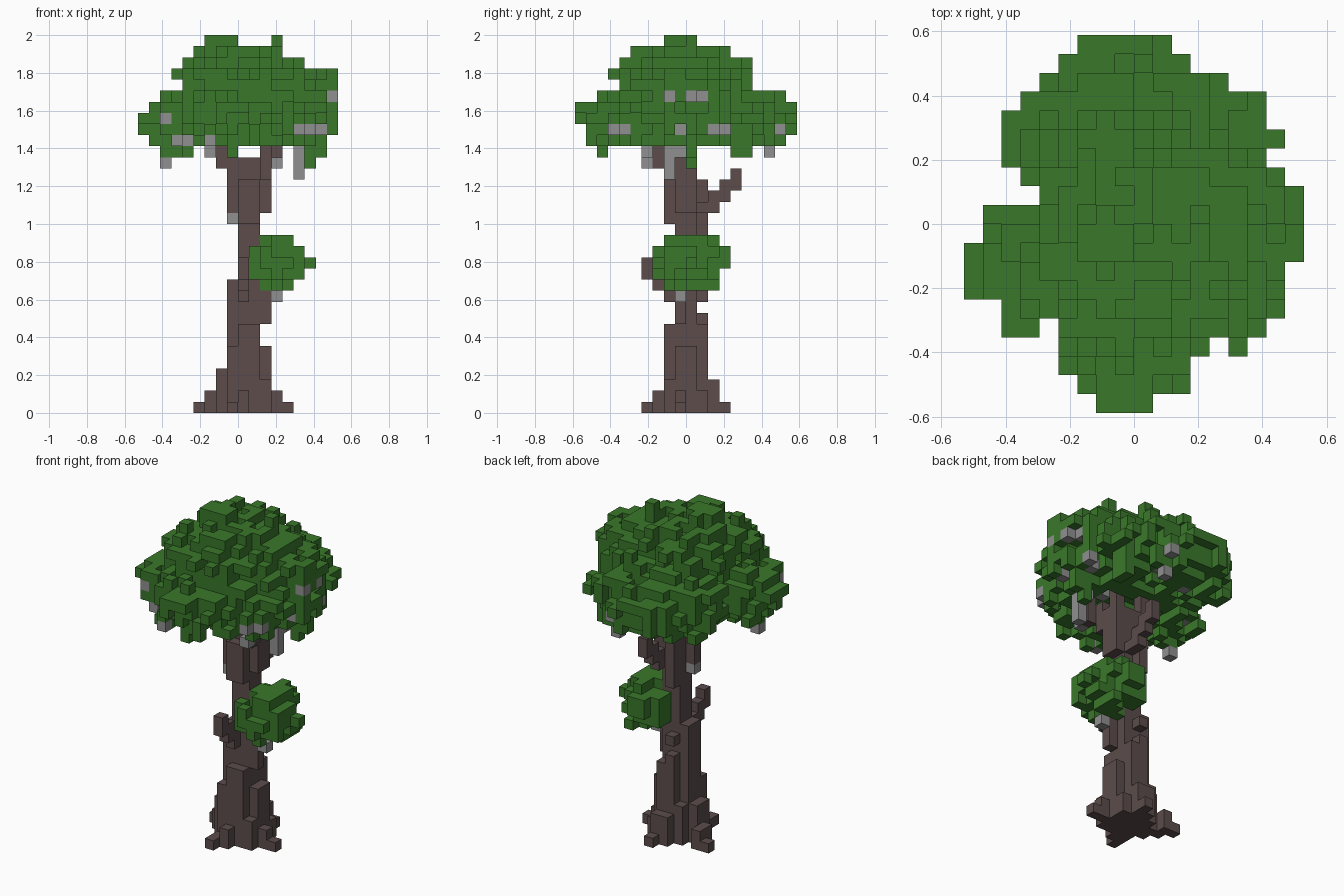
import bpy
import bmesh
import random
from collections import Counter
from itertools import product
from mathutils import Vector

random.seed(4)
CELL = 2 / 34
SIDES = [Vector(d) for d in ((1, 0, 0), (-1, 0, 0), (0, 1, 0), (0, -1, 0), (0, 0, 1), (0, 0, -1))]

default_cube = bpy.data.objects.get("Cube")
if default_cube:
    bpy.data.objects.remove(default_cube, do_unlink=True)


def make_material(name, colour):
    material = bpy.data.materials.new(name)
    material.use_nodes = True
    material.diffuse_color = (*colour, 1)
    material.node_tree.nodes["Principled BSDF"].inputs["Base Color"].default_value = (*colour, 1)
    return material


def blocks(*extents):
    """Cells of several blocks, both ends included."""
    return {cell for x0, x1, y0, y1, z0, z1 in extents
            for cell in product(range(x0, x1 + 1), range(y0, y1 + 1), range(z0, z1 + 1))}


def blob(centre, radii, roughness):
    """Cells of an ellipsoid with a ragged surface."""
    low = [int(c - r) - 2 for c, r in zip(centre, radii)]
    high = [int(c + r) + 2 for c, r in zip(centre, radii)]
    cells = set()
    for cell in product(*(range(a, b) for a, b in zip(low, high))):
        distance = sum(((i + 0.5 - c) / r) ** 2 for i, c, r in zip(cell, centre, radii))
        if distance + random.uniform(-roughness, roughness) < 1:
            cells.add(cell)
    return cells


def neighbour(cell, side):
    return tuple(int(a + b) for a, b in zip(cell, side))


def touching(cell, cells):
    return sum(neighbour(cell, side) in cells for side in SIDES)


def nibble(cells, share):
    """Remove a share of the skin cells at random, keeping all three outlines."""
    shadows = [Counter(c[:axis] + c[axis + 1:] for c in cells) for axis in range(3)]
    kept = set(cells)
    for cell in sorted(c for c in cells if touching(c, cells) < 6):
        keys = [cell[:axis] + cell[axis + 1:] for axis in range(3)]
        if random.random() < share and all(s[k] > 1 for s, k in zip(shadows, keys)):
            kept.remove(cell)
            for shadow, key in zip(shadows, keys):
                shadow[key] -= 1
    return {c for c in kept if touching(c, kept)}


def build(name, cells, occupied, material):
    """Mesh of the outer faces of a group of cells."""
    bm = bmesh.new()
    for cell in sorted(cells):
        middle = Vector(cell) + Vector((0.5, 0.5, 0.5))
        for side in SIDES:
            if neighbour(cell, side) in occupied:
                continue
            u = Vector((side.y, side.z, side.x)) / 2
            v = side.cross(u)
            centre = middle + side / 2
            corners = (centre + u + v, centre - u + v, centre - u - v, centre + u - v)
            bm.faces.new([bm.verts.new(corner * CELL) for corner in corners])
    bmesh.ops.remove_doubles(bm, verts=bm.verts, dist=CELL / 100)
    bmesh.ops.recalc_face_normals(bm, faces=bm.faces)
    mesh = bpy.data.meshes.new(name)
    bm.to_mesh(mesh)
    bm.free()
    mesh.materials.append(material)
    bpy.context.collection.objects.link(bpy.data.objects.new(name, mesh))


# Trunk: core, side columns and the thicker top
trunk = blocks(
    (0, 1, -1, 0, 0, 22), (-1, -1, -1, 0, 0, 11), (0, 1, -2, -2, 0, 7),
    (0, 1, 1, 1, 0, 7), (0, 0, 1, 1, 8, 8), (2, 2, -1, 0, 0, 5), (2, 2, -1, -1, 8, 10),
    (-1, -1, -2, -2, 0, 5), (0, 0, 1, 1, 10, 10), (0, 0, 1, 1, 16, 20),
    (-1, -1, -1, -1, 18, 22), (2, 2, -1, 0, 18, 22), (0, 1, -2, -2, 17, 20))

# Roots, stepping down on every side
roots = blocks(
    (-2, -2, -1, 0, 0, 3), (-3, -3, 0, 1, 0, 1), (-4, -4, 1, 1, 0, 0),
    (3, 3, -1, -1, 0, 1), (4, 4, -1, -1, 0, 0), (0, 1, 2, 2, 0, 2),
    (1, 1, 3, 3, 0, 0), (0, 0, -3, -3, 0, 1), (-1, -1, -4, -3, 0, 0),
    (-1, -1, 1, 1, 0, 3), (2, 2, 1, 1, 0, 1), (2, 2, -2, -2, 0, 2))

# Branches: two bare stubs and the forks under the canopy
branches = blocks(
    (0, 0, -2, -2, 10, 11), (0, 0, -3, -3, 11, 12), (0, 0, -4, -4, 12, 13),
    (1, 1, 1, 1, 18, 18), (1, 1, 2, 2, 18, 19), (1, 1, 3, 3, 19, 20), (1, 1, 4, 4, 20, 21),
    (-2, -2, -1, -1, 22, 25), (2, 2, -2, -2, 21, 23), (3, 3, -3, -3, 22, 25),
    (-1, -1, 0, 0, 22, 25), (2, 2, 0, 0, 23, 25))

# Canopy: overlapping ragged lobes trimmed to the outline
lobes = [
    ((-0.5, -0.5, 29), (6.4, 6.7, 5)),
    ((3.8, -0.2, 28.1), (5.7, 5.4, 4.1)),
    ((-5.5, -2, 26), (4.1, 4.1, 2.8)),
    ((-0.5, 4.7, 26.4), (6.8, 5.6, 3.3)),
    ((-4, 4, 27), (4, 4, 3.4)),
    ((-0.7, -6, 26.5), (4.3, 4.7, 3.2)),
    ((3.5, -3.5, 26), (4.9, 4.5, 3))]
BASE = 24
width = [(-8, 7), (-9, 8), (-9, 8), (-8, 7), (-7, 8), (-5, 8), (-6, 8), (-5, 6), (-4, 5), (-3, 3)]
depth = [(-9, 8), (-9, 9), (-10, 9), (-10, 9), (-8, 8), (-6, 5), (-7, 5), (-6, 5), (-5, 4), (-2, 0)]
plan = [(-2, 0), (-3, 2), (-4, 2), (-4, 3), (-7, 6), (-7, 7), (-9, 7), (-9, 7), (-9, 8), (-8, 8),
        (-8, 8), (-5, 8), (-6, 7), (-7, 6), (-7, 7), (-7, 6), (-6, 6), (-5, 4), (-4, 2), (-3, 1)]


def inside(value, limits):
    return limits[0] <= value <= limits[1]


def in_outline(cell):
    x, y, z = cell
    if not (inside(z, (BASE, 33)) and inside(y, (-10, 9))):
        return False
    row = z - BASE
    gap = (z == 33 and 0 <= x <= 2) or (x, y) == (-5, -6) or (x > 6 and y < -2 and z < 26)
    return inside(x, width[row]) and inside(y, depth[row]) and inside(x, plan[y + 10]) and not gap


canopy = set()
for centre, radii in lobes:
    canopy |= {cell for cell in blob(centre, radii, 0.2) if in_outline(cell)}
canopy = nibble(canopy, 0.42)
canopy |= blocks((-3, -1, -2, -1, 33, 33), (-2, -2, 0, 0, 33, 33), (3, 3, 0, 0, 32, 33))

# Leaf tufts at the rim and hanging below the canopy
canopy |= blocks(
    (-7, -6, -3, -3, 23, 25), (-5, -5, -2, -2, 23, 24), (-1, -1, -8, -8, 23, 25),
    (6, 6, 0, 0, 22, 25), (7, 7, 0, 0, 23, 25), (5, 5, 4, 5, 23, 25),
    (-1, 0, 7, 7, 24, 25), (5, 5, -7, -6, 25, 25), (6, 6, -6, -6, 25, 25),
    (6, 7, 4, 4, 26, 26), (-7, -6, -6, -5, 25, 25), (5, 5, -2, -1, 24, 25),
    (7, 8, -2, -2, 25, 28), (1, 1, 8, 9, 26, 26), (6, 6, 5, 6, 26, 26), (-1, -1, -7, -6, 30, 30),
    (2, 2, 7, 7, 24, 25))

# Small bush on the left of the trunk
bush = {c for c in blob((3.5, 0.4, 13.4), (3, 3.4, 2.6), 0.15)
        if inside(c[0], (1, 6)) and inside(c[1], (-3, 3)) and inside(c[2], (11, 15))}
bush = nibble(bush, 0.3)
bush |= blocks((6, 6, 0, 0, 13, 13), (2, 3, 3, 3, 13, 14), (1, 2, 1, 2, 12, 14), (3, 4, -2, 1, 15, 15))

# Moss: hanging strands, then patches on the canopy skin
strands = blocks(
    (5, 5, -2, -2, 21, 23), (3, 3, -4, -4, 22, 22), (-7, -7, -3, -3, 22, 22),
    (-3, -3, -4, -4, 23, 24), (2, 2, 7, 7, 23, 23), (3, 3, -1, -1, 10, 10),
    (-1, -1, -1, -1, 17, 17), (5, 5, -1, -1, 23, 23))


def outermost(axis, pick, columns):
    """The outer canopy cell of each column seen along an axis."""
    found = set()
    for column in columns:
        line = [c for c in canopy if (c[1 - axis], c[2]) == column]
        if line:
            found.add(pick(line, key=lambda c: c[axis]))
    return found


front_skin = outermost(1, min, {(c[0], c[2]) for c in canopy})
left_skin = outermost(0, max, {(c[1], c[2]) for c in canopy})
patches = outermost(1, min, [(8, 28), (-7, 26), (5, 25), (6, 25), (7, 25), (-6, 24), (-5, 24), (-3, 24)])
patches |= outermost(0, max, [(-2, 28), (0, 28), (1, 28), (-7, 25), (-6, 25), (-1, 25), (2, 25), (3, 25), (8, 25)])
canopy |= {(x, y, z + 1) for x, y, z in patches}
for cell in sorted(canopy - front_skin - left_skin):
    x, y, z = cell
    hanging = (x, y, z - 1) not in canopy and (x, y, z + 1) in canopy
    if hanging and z <= 28 and random.random() < 0.12:
        patches.add(cell)

wood = trunk | roots | branches
moss = (strands | patches) - wood
canopy -= moss | wood
bush -= moss | wood
branches -= trunk
roots -= trunk
occupied = wood | moss | canopy | bush

bark = make_material("bark_brown", (0.106, 0.073, 0.071))
leaf = make_material("leaf_green", (0.041, 0.187, 0.023))
grey = make_material("moss_grey", (0.28, 0.28, 0.28))
for name, cells, material in (
        ("trunk", trunk, bark), ("roots", roots, bark), ("branches", branches, bark),
        ("canopy", canopy, leaf), ("bush", bush, leaf), ("moss", moss, grey)):
    build(name, cells, occupied, material)
